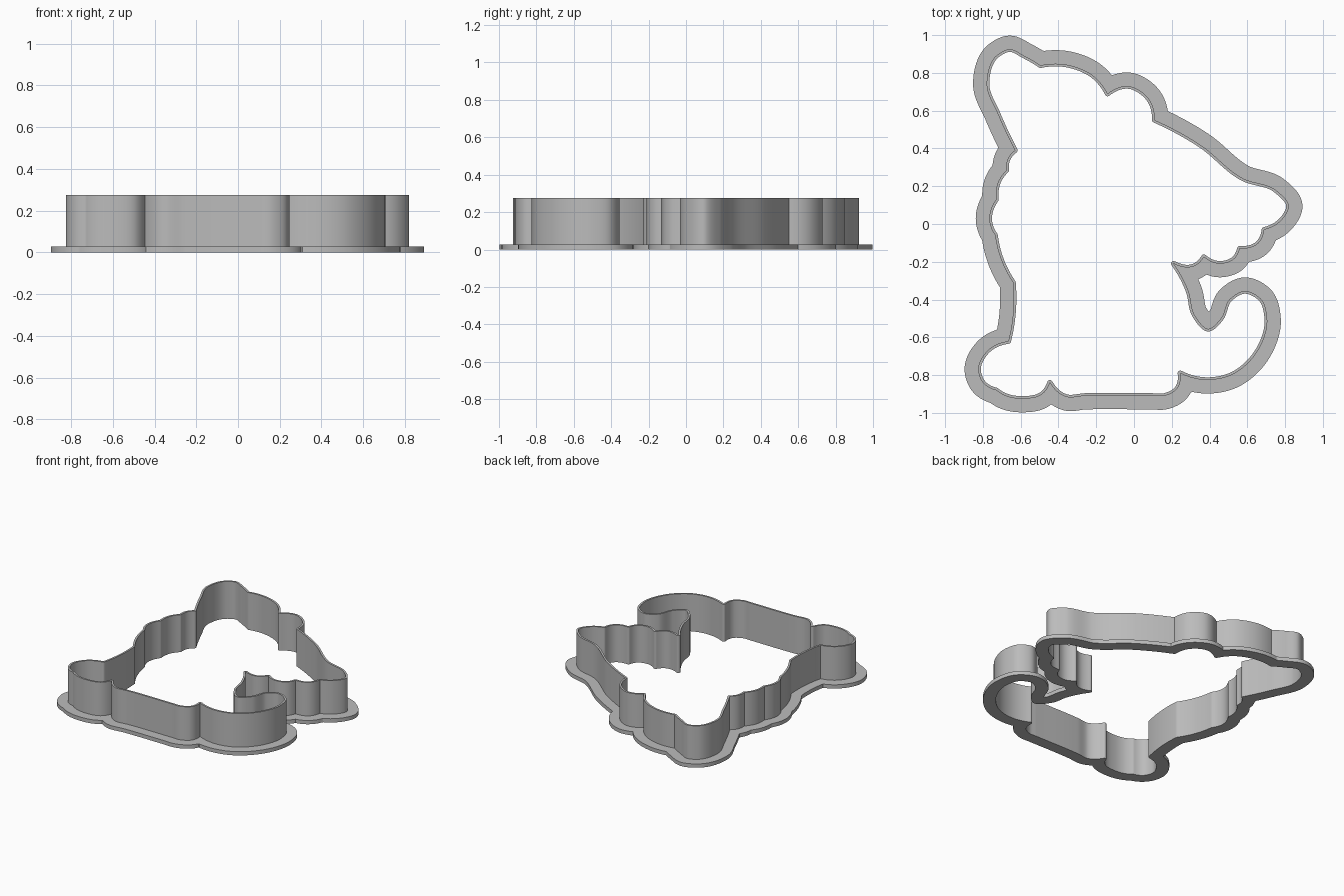
import bpy, bmesh, math
from mathutils import Vector
from mathutils.kdtree import KDTree

cube = bpy.data.objects.get("Cube")
if cube:
    bpy.data.objects.remove(cube, do_unlink=True)

WALL_THICKNESS = 0.014
RIM_WIDTH = 0.072
RIM_HEIGHT = 0.028
TOTAL_HEIGHT = 0.275
STEP = 0.007

# Outline lobes in hundredths, clockwise; each lobe starts at a sharp corner
LOBES = [
    [(-63, 39), (-72, 58), (-78, 74), (-73, 89), (-66, 92.5), (-58, 89)],       # ear
    [(-49.5, 84), (-34, 84), (-21, 78)],                                         # crown
    [(-14, 69), (-3, 73), (8, 66)],                                              # second ear
    [(11, 55), (35, 42), (58, 24), (75, 18), (82, 9.5), (77, 1)],                # snout
    [(69, -3), (66, -10)],                                                       # lip
    [(56, -13), (53, -18.5), (45, -21)],                                         # jaw
    [(37, -17.5), (32.5, -22)],                                                  # throat
    [(21, -21), (29, -36), (32, -48), (39.5, -55.5), (46, -50), (50.5, -40),
     (58.5, -35.5), (67.5, -40), (70.5, -50), (65, -68), (51.5, -80), (37, -82.5)],  # tail
    [(24.5, -79), (23, -87), (16, -91), (10, -91), (-26, -91), (-36, -91.5)],    # underside
    [(-44.5, -84), (-48.5, -90), (-59.5, -92.5), (-68, -91)],                    # toes
    [(-73, -88), (-80, -84), (-82.5, -77), (-77.5, -67)],                        # paw
    [(-66.5, -62), (-64, -47)],                                                  # leg
    [(-64, -31), (-71, -17)],                                                    # chest tufts
    [(-73.5, -6), (-76.5, 1.5)],
    [(-73, 13), (-72, 22)],
    [(-67.5, 28.5), (-67, 34)],
]


def smooth_lobe(points):
    """Sample a smooth curve through the points, leaving out the last one."""
    spans = [b - a for a, b in zip(points, points[1:])]
    lengths = [s.length for s in spans]
    slopes = [s / l for s, l in zip(spans, lengths)]
    tangents = [(slopes[i] * lengths[i + 1] + slopes[i + 1] * lengths[i])
                / (lengths[i] + lengths[i + 1]) for i in range(len(spans) - 1)]
    tangents.insert(0, 2 * slopes[0] - tangents[0])
    tangents.append(2 * slopes[-1] - tangents[-1])
    out = []
    for i, length in enumerate(lengths):
        count = math.ceil(length / STEP)
        for k in range(count):
            t = k / count
            blend = t * t * (3 - 2 * t)
            out.append(points[i].lerp(points[i + 1], blend)
                       + tangents[i] * length * t * (1 - t) ** 2
                       - tangents[i + 1] * length * t * t * (1 - t))
    return out


def offset_path(path, distance):
    """Parallel outline: rounded at convex corners, trimmed at concave ones."""
    tree = KDTree(len(path))
    for i, p in enumerate(path):
        tree.insert((p.x, p.y, 0), i)
    tree.balance()
    out = []
    for i, p in enumerate(path):
        before = (p - path[i - 1]).normalized()
        after = (path[(i + 1) % len(path)] - p).normalized()
        turn = math.atan2(before.x * after.y - before.y * after.x, before.dot(after))
        start = math.atan2(before.x, -before.y)
        convex = turn * distance < 0
        steps = math.ceil(abs(turn) / 0.25) if convex else 1
        for k in range(steps):
            angle = start + turn * (k + 0.5) / steps
            q = p + Vector((math.cos(angle), math.sin(angle))) * distance
            clear = tree.find((q.x, q.y, 0))[2] >= abs(distance) * 0.998
            if clear and (not out or (q - out[-1]).length > STEP * 0.2):
                out.append(q)
    return out


def band(name, outer, inner, bottom, top, material):
    """Solid ring between two outlines."""
    curve = bpy.data.curves.new(name + "_profile", "CURVE")
    curve.dimensions = "2D"
    curve.fill_mode = "BOTH"
    curve.extrude = (top - bottom) / 2
    for loop in (outer, inner):
        spline = curve.splines.new("POLY")
        spline.points.add(len(loop) - 1)
        for point, p in zip(spline.points, loop):
            point.co = (p.x, p.y, 0, 1)
        spline.use_cyclic_u = True
    helper = bpy.data.objects.new(name + "_profile", curve)
    bpy.context.collection.objects.link(helper)
    bpy.context.view_layer.update()
    evaluated = helper.evaluated_get(bpy.context.evaluated_depsgraph_get())
    mesh = bpy.data.meshes.new_from_object(evaluated)
    bpy.data.objects.remove(helper, do_unlink=True)

    bm = bmesh.new()
    bm.from_mesh(mesh)
    bmesh.ops.remove_doubles(bm, verts=bm.verts, dist=0.0001)
    bmesh.ops.translate(bm, verts=bm.verts, vec=(0, 0, (top + bottom) / 2))
    bmesh.ops.recalc_face_normals(bm, faces=bm.faces)
    bm.to_mesh(mesh)
    bm.free()
    mesh.materials.clear()
    mesh.materials.append(material)

    obj = bpy.data.objects.new(name, mesh)
    bpy.context.collection.objects.link(obj)
    bpy.ops.object.select_all(action="DESELECT")
    obj.select_set(True)
    bpy.context.view_layer.objects.active = obj
    bpy.ops.object.shade_smooth_by_angle(angle=math.radians(30))
    return obj


# Single light grey plastic
grey = bpy.data.materials.new("light_grey")
grey.use_nodes = True
colour = (0.5, 0.5, 0.5, 1)
grey.diffuse_color = colour
grey.node_tree.nodes["Principled BSDF"].inputs["Base Color"].default_value = colour

# Outer face of the wall, then its parallel outlines
outline = []
for i, lobe in enumerate(LOBES):
    corners = lobe + [LOBES[(i + 1) % len(LOBES)][0]]
    outline += smooth_lobe([Vector(c) / 100 for c in corners])
inside = offset_path(outline, -WALL_THICKNESS)
rim_edge = offset_path(outline, RIM_WIDTH)

# Flat grip rim and the thin cutting wall standing on it
band("grip_rim", rim_edge, inside, 0, RIM_HEIGHT, grey)
band("cutting_wall", outline, inside, RIM_HEIGHT, TOTAL_HEIGHT, grey)
